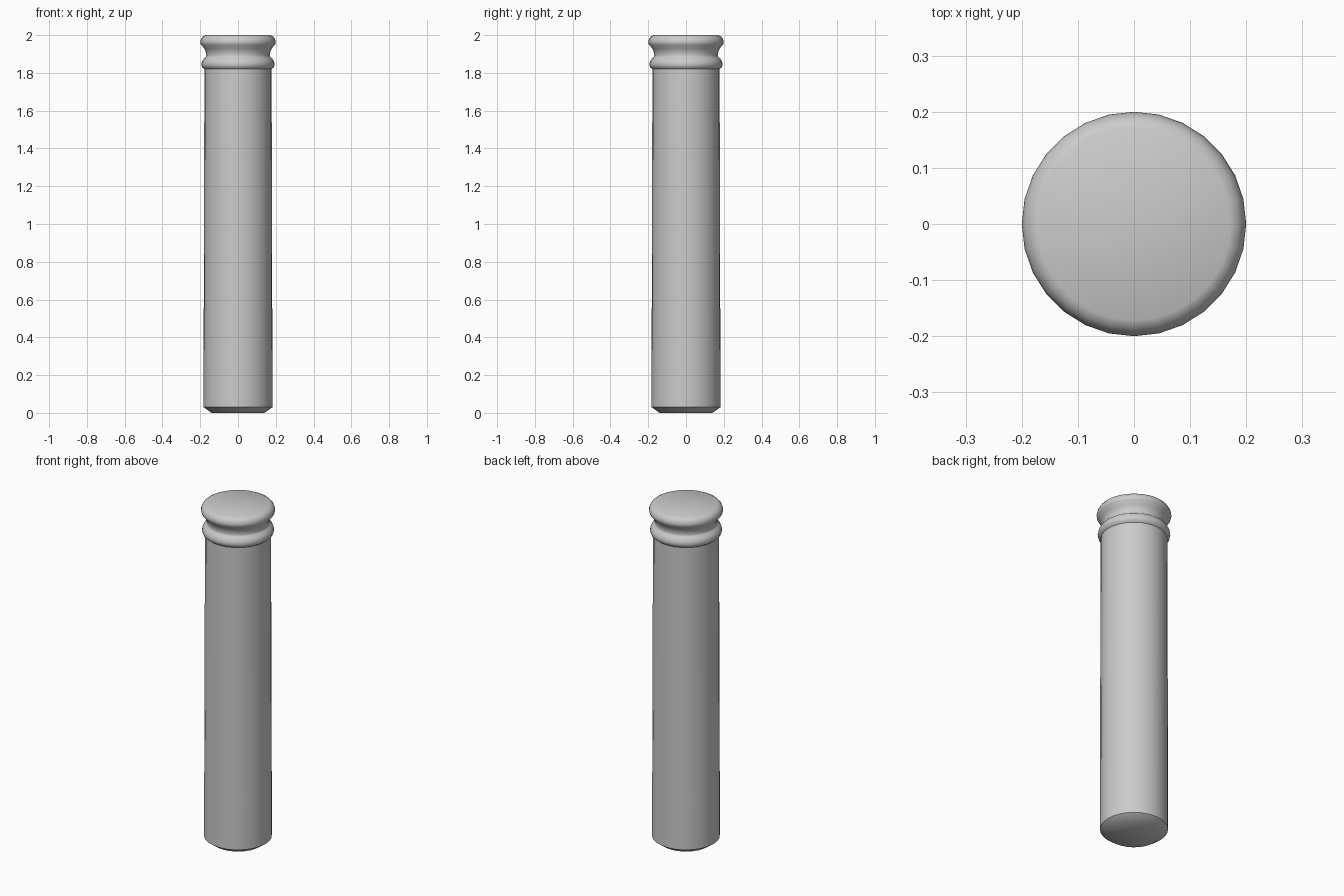
import bpy, bmesh, math

if "Cube" in bpy.data.objects:
    bpy.data.objects.remove(bpy.data.objects["Cube"])

SIDES = 28


def lathe(name, profile):
    """Revolve (radius, height) points around z and close both ends."""
    bm = bmesh.new()
    rings = []
    for r, z in profile:
        rings.append([bm.verts.new((r * math.cos(2 * math.pi * i / SIDES),
                                    r * math.sin(2 * math.pi * i / SIDES), z))
                      for i in range(SIDES)])
    for a, b in zip(rings, rings[1:]):
        for i in range(SIDES):
            j = (i + 1) % SIDES
            bm.faces.new((a[i], a[j], b[j], b[i]))
    bm.faces.new(rings[0][::-1])
    bm.faces.new(rings[-1])
    mesh = bpy.data.meshes.new(name)
    bm.to_mesh(mesh)
    bm.free()
    obj = bpy.data.objects.new(name, mesh)
    bpy.context.collection.objects.link(obj)
    bpy.context.view_layer.objects.active = obj
    obj.select_set(True)
    bpy.ops.object.shade_smooth_by_angle(angle=math.radians(50))
    obj.select_set(False)
    return obj


# Post: chamfered foot, plain shaft, rounded collar, narrow neck, flared cap
lathe("post", [
    (0.14, 0.0), (0.182, 0.03), (0.182, 0.3), (0.178, 1.79), (0.178, 1.82),
    (0.19, 1.83), (0.194, 1.845), (0.191, 1.86), (0.182, 1.875), (0.17, 1.884),
    (0.168, 1.89), (0.17, 1.91), (0.179, 1.93), (0.196, 1.95), (0.2, 1.963),
    (0.196, 1.979), (0.187, 1.992), (0.172, 2.0),
])
